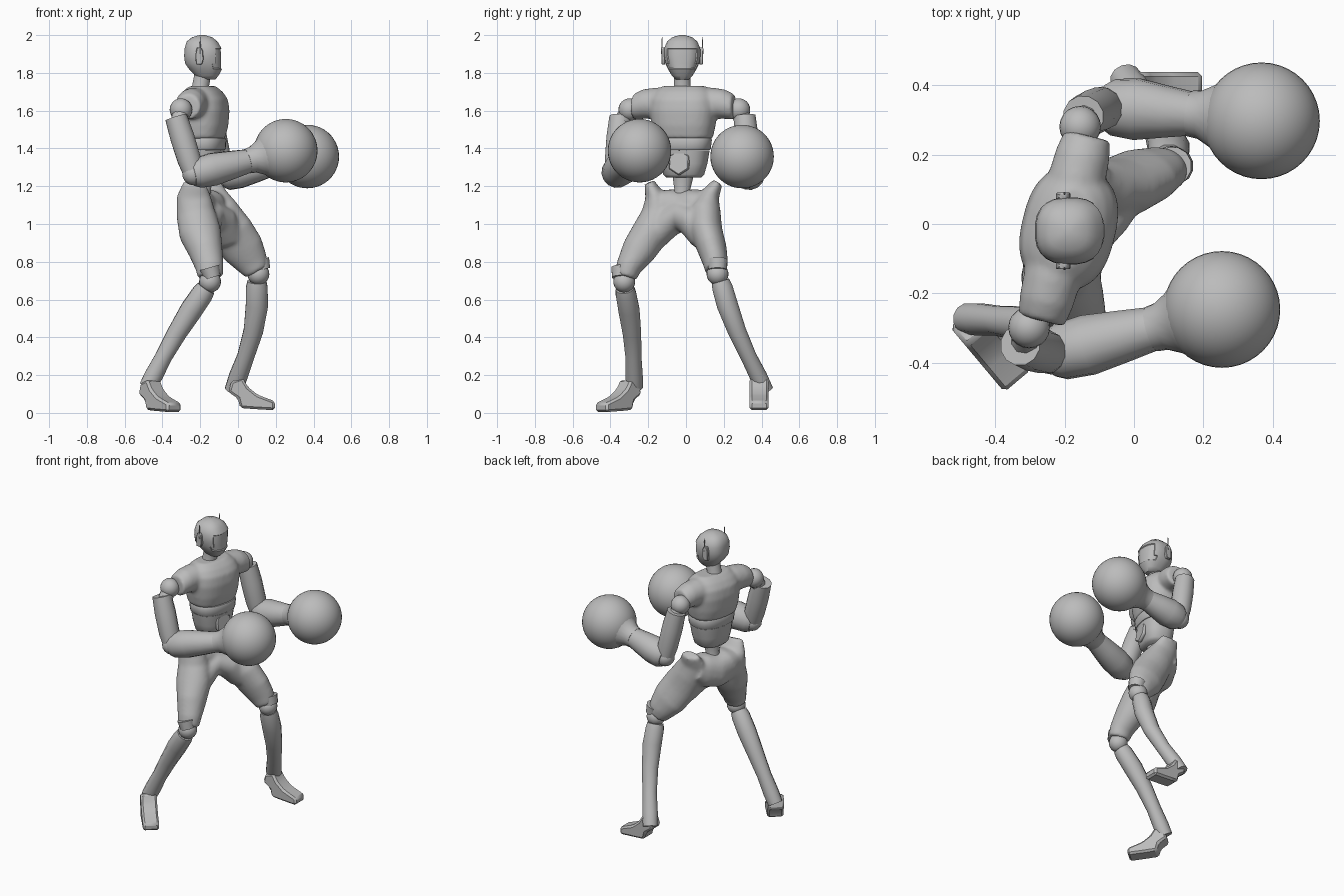
import bpy, bmesh, math
from mathutils import Vector, Matrix

cube = bpy.data.objects.get("Cube")
if cube:
    bpy.data.objects.remove(cube)

grey = bpy.data.materials.new("plain_grey")
grey.use_nodes = True
tone = (0.5, 0.5, 0.5, 1)
grey.diffuse_color = tone
grey.node_tree.nodes["Principled BSDF"].inputs["Base Color"].default_value = tone

X, Z = Vector((1, 0, 0)), Vector((0, 0, 1))
TURN = math.radians(-14)
FACING = Vector((math.cos(TURN), math.sin(TURN), 0))
ACROSS = Z.cross(FACING)


def finish(name, bm, angle=48, fuse=False):
    """Turn a bmesh into a shaded object; fuse blends overlapping volumes."""
    bmesh.ops.recalc_face_normals(bm, faces=bm.faces)
    mesh = bpy.data.meshes.new(name)
    bm.to_mesh(mesh)
    bm.free()
    mesh.materials.append(grey)
    obj = bpy.data.objects.new(name, mesh)
    bpy.context.collection.objects.link(obj)
    if fuse:
        remesh = obj.modifiers.new("fuse", 'REMESH')
        remesh.mode = 'VOXEL'
        remesh.voxel_size = 0.01
        remesh.use_smooth_shade = True
        relax = obj.modifiers.new("relax", 'SMOOTH')
        relax.factor, relax.iterations = 0.5, 10
    else:
        bpy.ops.object.select_all(action='DESELECT')
        obj.select_set(True)
        bpy.context.view_layer.objects.active = obj
        bpy.ops.object.shade_smooth_by_angle(angle=math.radians(angle))
    return obj


def loft(bm, rings, side=X, axis=None, n=16, power=2.0):
    """Skin rings (x, y, z, half size along side, half size across it)."""
    centres = [Vector(r[:3]) for r in rings]
    loops = []
    for i, r in enumerate(rings):
        t = axis or (centres[min(i + 1, len(rings) - 1)] - centres[max(i - 1, 0)]).normalized()
        u = (side - t * side.dot(t)).normalized()
        v = t.cross(u)
        loop = []
        for k in range(n):
            a = math.tau * (k + 0.5) / n
            c, s = math.cos(a), math.sin(a)
            pu = math.copysign(abs(c) ** (2 / power), c) * r[3]
            pv = math.copysign(abs(s) ** (2 / power), s) * r[4]
            loop.append(bm.verts.new(centres[i] + u * pu + v * pv))
        loops.append(loop)
    for lo, hi in zip(loops, loops[1:]):
        for k in range(n):
            j = (k + 1) % n
            bm.faces.new((lo[k], lo[j], hi[j], hi[k]))
    bm.faces.new(loops[0][::-1])
    bm.faces.new(loops[-1])


def part(name, rings, **opts):
    bm = bmesh.new()
    loft(bm, rings, **opts)
    return finish(name, bm)


def ball(name, centre, radius, seg=20):
    bm = bmesh.new()
    bmesh.ops.create_uvsphere(bm, u_segments=seg, v_segments=seg // 2 + 2, radius=radius,
                              matrix=Matrix.Translation(centre))
    return finish(name, bm)


def plate(name, outline, width, matrix, bevel):
    """Extrude an outline in the local xz plane, centred on local y."""
    bm = bmesh.new()
    face = bm.faces.new([bm.verts.new((x, -width / 2, z)) for x, z in outline])
    out = bmesh.ops.extrude_face_region(bm, geom=[face])
    bmesh.ops.translate(bm, vec=(0, width, 0),
                        verts=[v for v in out["geom"] if isinstance(v, bmesh.types.BMVert)])
    bmesh.ops.recalc_face_normals(bm, faces=bm.faces)
    bmesh.ops.bevel(bm, geom=bm.edges[:], offset=bevel, segments=1, affect='EDGES')
    bm.transform(matrix)
    return finish(name, bm, 35)


# Head with a recessed visor
bm = bmesh.new()
head = [(-.165, 1.765, .045, .035), (-.165, 1.785, .062, .055), (-.172, 1.82, .088, .076),
        (-.183, 1.85, .098, .09), (-.185, 1.89, .101, .097), (-.185, 1.93, .098, .096),
        (-.19, 1.965, .083, .081), (-.19, 1.988, .055, .055), (-.19, 2.0, .015, .015)]
loft(bm, [(x, -.02, z, a, b) for x, z, a, b in head], axis=Z, n=24, power=2.5)
bmesh.ops.recalc_face_normals(bm, faces=bm.faces)
visor = [f for f in bm.faces if f.calc_center_median().x > -.125
         and 1.83 < f.calc_center_median().z < 1.94]
bmesh.ops.inset_region(bm, faces=visor, thickness=.004, depth=-.005)
finish("head", bm)
part("neck", [(-.205, -.02, 1.67, .055, .06), (-.2, -.02, 1.72, .045, .045),
              (-.185, -.02, 1.8, .045, .045)])

# Ear plates with thin aerials
ear = [(-.02, .845), (.012, .845), (.02, .87), (.018, .915), (.008, .935), (-.014, .935), (-.022, .9)]
for side, name in ((-1, "right"), (1, "left")):
    place = Matrix.Translation((-.203, -.02 + side * .1, 1))
    plate(name + "_ear", ear, .02, place, .003)
    part(name + "_aerial", [(-.2, -.02 + side * .108, 1.9, .005, .005),
                            (-.2, -.02 + side * .106, 1.99, .002, .002)], n=6)

# Chest fused with the shoulder sleeves
bm = bmesh.new()
chest = [(1.45, .112, .153), (1.52, .13, .168), (1.6, .136, .178),
         (1.66, .127, .172), (1.7, .099, .152), (1.73, .062, .115)]
loft(bm, [(-.188, -.012, z, a, b) for z, a, b in chest], side=FACING, axis=Z, n=28, power=2.5)
for s in (-1, 1):
    sleeve = []
    for d, z, r in ((.05, 1.635, .084), (.15, 1.64, .083), (.22, 1.635, .079), (.275, 1.62, .068)):
        p = Vector((-.2, -.012, z)) + ACROSS * d * s
        sleeve.append((*p, r, r))
    loft(bm, sleeve, side=FACING, axis=ACROSS * s, n=20)
finish("chest", bm, fuse=True)


# Belly bands, buckle and spine
def belly(name, rows):
    part(name, [(-.182, -.012, z, a, b) for z, a, b in rows],
         side=FACING, axis=Z, n=24, power=2.5)


belly("rib_band", [(1.392, .107, .139), (1.397, .111, .143), (1.445, .114, .149), (1.455, .11, .144)])
belly("belly", [(1.245, .072, .09), (1.262, .088, .108), (1.32, .098, .125), (1.39, .105, .137)])
hexagon = [(.062 * math.sin(k * math.tau / 6), .068 * math.cos(k * math.tau / 6)) for k in range(6)]
place = Matrix.Translation(Vector((-.182, -.012, 1.325)) + FACING * .098) \
    @ Matrix.Rotation(TURN + math.pi / 2, 4, 'Z') @ Matrix.Rotation(math.radians(-8), 4, 'X')
plate("buckle", hexagon, .022, place, .005)
part("spine", [(-.19, -.02, 1.1, .06, .07), (-.185, -.02, 1.18, .042, .042),
               (-.18, -.015, 1.27, .05, .06)])

# Hips fused with both thighs
bm = bmesh.new()
loft(bm, [(-.235, -.16, 1.11, .085, .07), (-.225, -.1, 1.085, .1, .105),
          (-.2, -.02, 1.065, .105, .11), (-.16, .065, 1.085, .1, .105),
          (-.14, .125, 1.11, .085, .07)], n=20, power=2.4)
loft(bm, [(-.195, -.18, .93, .09, .08), (-.185, -.1, 1.01, .1, .085), (-.16, -.025, 1.045, .1, .085),
          (-.1, .04, 1.01, .1, .085), (-.05, .1, .93, .09, .08)], n=20)
loft(bm, [(-.23, -.195, 1.22, .06, .028), (-.235, -.165, 1.15, .09, .052),
          (-.225, -.15, 1.06, .103, .085), (-.2, -.19, .95, .112, .1),
          (-.172, -.25, .86, .092, .092), (-.15, -.305, .77, .075, .068),
          (-.147, -.32, .72, .068, .06)], n=20)
loft(bm, [(-.15, .168, 1.22, .06, .028), (-.145, .125, 1.15, .09, .052),
          (-.1, .1, 1.06, .108, .085), (-.035, .108, .96, .118, .086),
          (.025, .138, .87, .115, .078), (.072, .155, .8, .09, .067),
          (.1, .16, .75, .068, .058)], n=20)
finish("hips_and_thighs", bm, fuse=True)

# Lower legs: knee ball, knee guard, shin running into the heel, foot
foot = [(-.04, .17), (-.055, .115), (-.005, .08), (.008, .03), (.07, .025), (.19, .018),
        (.192, .065), (.1, .1), (.05, .14), (.02, .19)]
LEGS = {
    "right": ((-.148, -.327, .695), (-.445, -.275, .2), (-.458, -.305, -.014), -50, (-.02, .02)),
    "left": ((.108, .167, .735), (.0, .385, .19), (.004, .387, -.004), 0, (.055, -.03)),
}
for name, (knee, ankle, ground, yaw, bow) in LEGS.items():
    k, a = Vector(knee), Vector(ankle)
    ball(name + "_knee", knee, .058)
    rows = []
    for t, r, bend in ((.07, .052, 0), (.13, .059, .1), (.3, .061, .45), (.55, .053, .6),
                       (.8, .046, .35), (1.0, .05, 0), (1.13, .047, -.2)):
        p = k.lerp(a, t) + Vector((bow[0] * bend, bow[1] * bend, 0))
        rows.append((*p, r, r * .95))
    part(name + "_shin", rows, n=12)
    turn = Matrix.Rotation(math.radians(yaw), 4, 'Z')
    plate(name + "_foot", foot, .1, Matrix.Translation(ground) @ turn, .012)
    g = k + turn @ X * .02
    part(name + "_knee_guard", [(g.x, g.y, g.z + .022, .045, .05),
                                (g.x - .015, g.y, g.z + .075, .055, .055)], n=12)

# Arms: shoulder ball, upper arm, elbow, forearm, cuff, round glove
ARMS = {
    "right": ((-.302, -.298, 1.605), (-.328, -.348, 1.565), (-.235, -.374, 1.265),
              (.06, -.3, 1.335), (.253, -.246, 1.388)),
    "left": ((-.155, .28, 1.605), (-.146, .31, 1.57), (-.08, .338, 1.255),
             (.17, .317, 1.312), (.367, .297, 1.357)),
}
for name, points in ARMS.items():
    shoulder, top, elbow, wrist, glove = [Vector(p) for p in points]
    ball(name + "_shoulder", shoulder, .06)

    def limb(label, start, end, rows, n):
        part(name + label, [(*start.lerp(end, t), r, r * w) for t, r, w in rows], n=n)

    limb("_shoulder_link", shoulder, top.lerp(elbow, .15), [(0, .045, 1), (1, .045, 1)], 10)
    limb("_upper_arm", top, elbow, [(0, .06, 1), (.35, .066, 1), (.75, .064, 1), (1, .054, 1)], 12)
    ball(name + "_elbow", elbow, .06, 16)
    limb("_forearm", elbow, wrist, [(-.02, .066, 1), (.08, .082, 1), (.35, .086, 1.05),
                                    (.7, .075, 1), (1, .063, 1)], 14)
    limb("_cuff", wrist, glove, [(-.05, .066, 1), (.1, .07, 1), (.3, .092, 1), (.45, .118, 1)], 20)
    ball(name + "_glove", glove, .168, 40)
